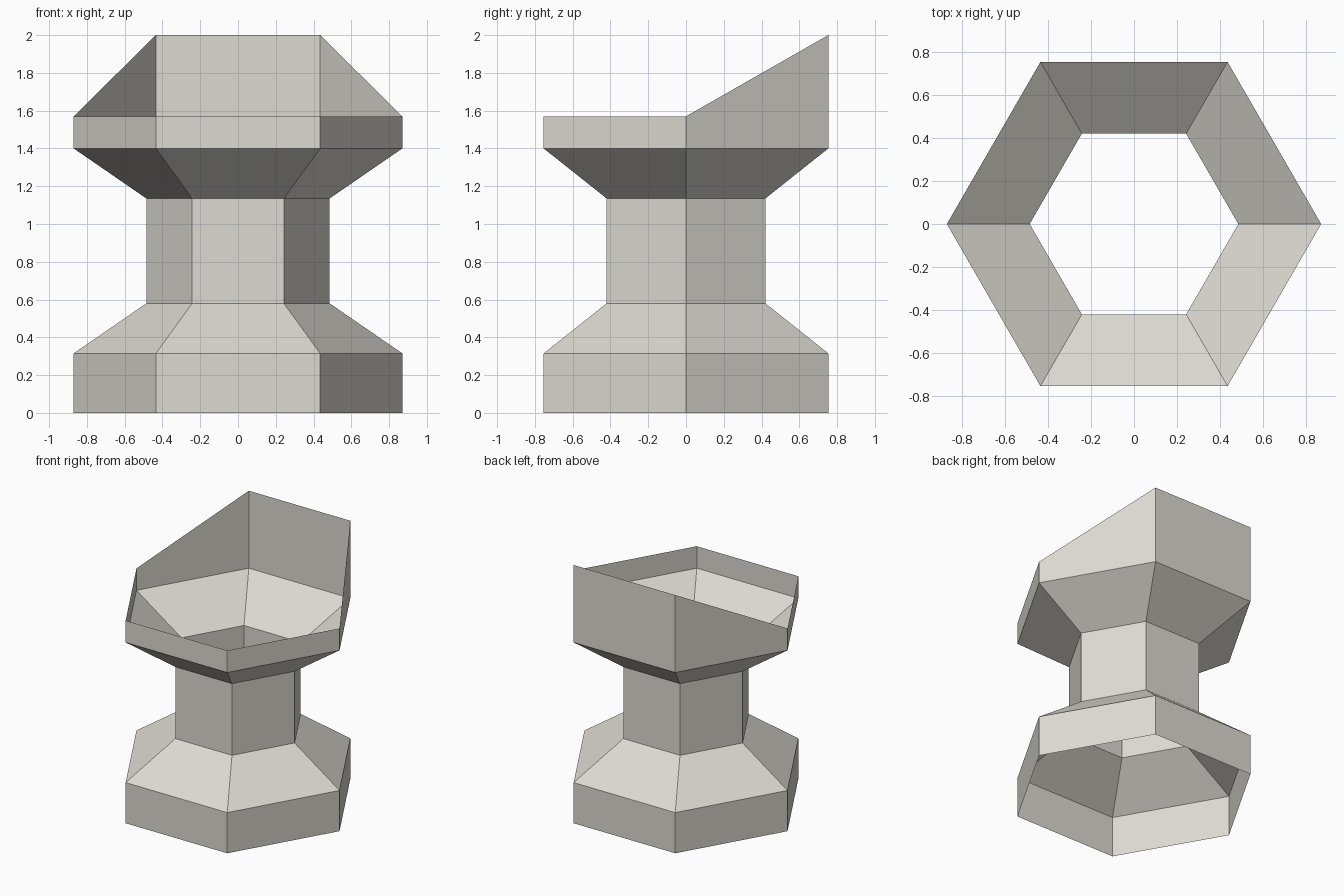
import bpy, bmesh
from math import sin, cos, radians

cube = bpy.data.objects.get("Cube")
if cube:
    bpy.data.objects.remove(cube, do_unlink=True)

stone = bpy.data.materials.new("warm light grey")
stone.use_nodes = True
colour = (0.72, 0.70, 0.64, 1)
stone.diffuse_color = colour
stone.node_tree.nodes["Principled BSDF"].inputs["Base Color"].default_value = colour

SIDES = 6
WIDE, NARROW = 0.87, 0.485
RIM, BACK_TOP = 1.57, 2.0


def hex_shell(name, profile, raised_back=False):
    """Open six-sided shell through (radius, height) rings, bottom to top."""
    bm = bmesh.new()
    rings = []
    for r, z in profile:
        angles = [radians(360 / SIDES * i) for i in range(SIDES)]
        rings.append([bm.verts.new((r * cos(a), r * sin(a), z)) for a in angles])
    for low, high in zip(rings, rings[1:]):
        for i in range(SIDES):
            j = (i + 1) % SIDES
            bm.faces.new((low[i], low[j], high[j], high[i]))
    # The back edge of the rim rises to a high panel
    if raised_back:
        for v in rings[-1]:
            if v.co.y > 0.1:
                v.co.z = BACK_TOP
    mesh = bpy.data.meshes.new(name)
    bm.to_mesh(mesh)
    bm.free()
    mesh.materials.append(stone)
    obj = bpy.data.objects.new(name, mesh)
    bpy.context.collection.objects.link(obj)
    return obj


# Flared foot, straight neck and bowl with a raised back, hollow throughout
hex_shell("flared_base", [(WIDE, 0), (WIDE, 0.315), (NARROW, 0.58)])
hex_shell("neck", [(NARROW, 0.58), (NARROW, 1.135)])
hex_shell("bowl", [(NARROW, 1.135), (WIDE, 1.4), (WIDE, RIM)], raised_back=True)
